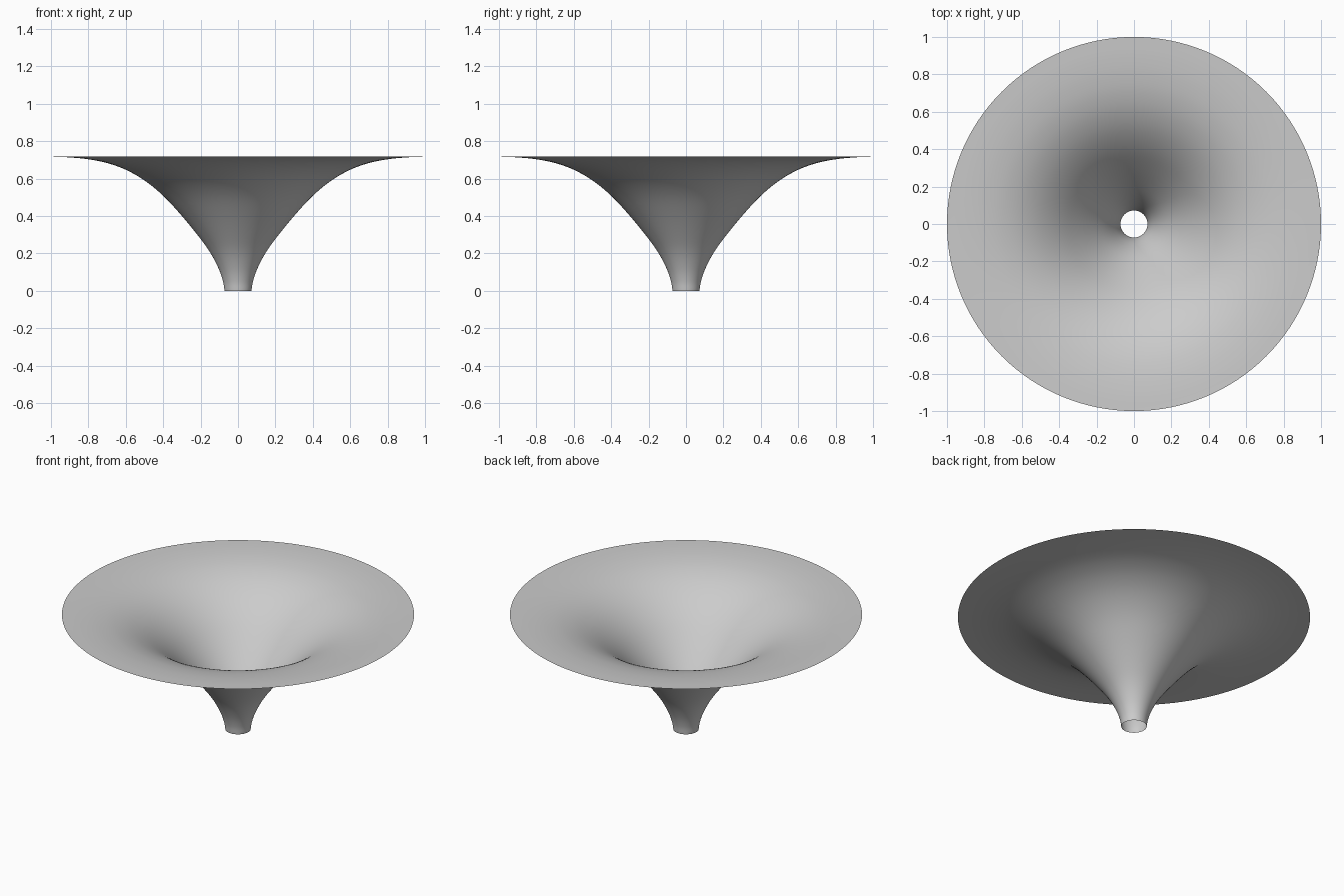
import bpy
import bmesh
import math
from mathutils import Vector

cube = bpy.data.objects.get("Cube")
if cube:
    bpy.data.objects.remove(cube, do_unlink=True)

SIDES = 128
STEPS = 5

# Radius and height along the flared wall, from the spout to the rim
PROFILE = [(0.072, 0), (0.08, 0.05), (0.102, 0.115), (0.143, 0.195), (0.2, 0.277),
           (0.3, 0.4), (0.4, 0.508), (0.5, 0.59), (0.6, 0.647), (0.7, 0.683),
           (0.8, 0.703), (0.9, 0.713), (1, 0.717)]


def smooth_path(points, steps):
    """Catmull-Rom curve through the points."""
    p = [Vector(q) for q in points]
    p = [2 * p[0] - p[1]] + p + [2 * p[-1] - p[-2]]
    path = []
    for a, b, c, d in zip(p, p[1:], p[2:], p[3:]):
        for i in range(steps):
            t = i / steps
            path.append(b + (c - a) * t / 2
                        + (2 * a - 5 * b + 4 * c - d) * t**2 / 2
                        + (3 * b - a - 3 * c + d) * t**3 / 2)
    return path + [p[-2]]


# Plain grey surface
grey = bpy.data.materials.new("light_grey")
grey.use_nodes = True
grey.diffuse_color = (0.6, 0.6, 0.6, 1)
grey.node_tree.nodes["Principled BSDF"].inputs["Base Color"].default_value = grey.diffuse_color

# Thin open funnel, spun around the vertical axis
bm = bmesh.new()
verts = [bm.verts.new((r, 0, z)) for r, z in smooth_path(PROFILE, STEPS)]
edges = [bm.edges.new(pair) for pair in zip(verts, verts[1:])]
bmesh.ops.spin(bm, geom=verts + edges, cent=(0, 0, 0), axis=(0, 0, 1),
               angle=math.tau, steps=SIDES, use_merge=True)
bmesh.ops.remove_doubles(bm, verts=bm.verts, dist=0.0001)

# Turn the faces up toward the inside of the funnel
bm.normal_update()
bmesh.ops.reverse_faces(bm, faces=[f for f in bm.faces if f.normal.z < 0])
for face in bm.faces:
    face.smooth = True

mesh = bpy.data.meshes.new("funnel")
bm.to_mesh(mesh)
bm.free()
mesh.materials.append(grey)
funnel = bpy.data.objects.new("funnel", mesh)
bpy.context.collection.objects.link(funnel)
